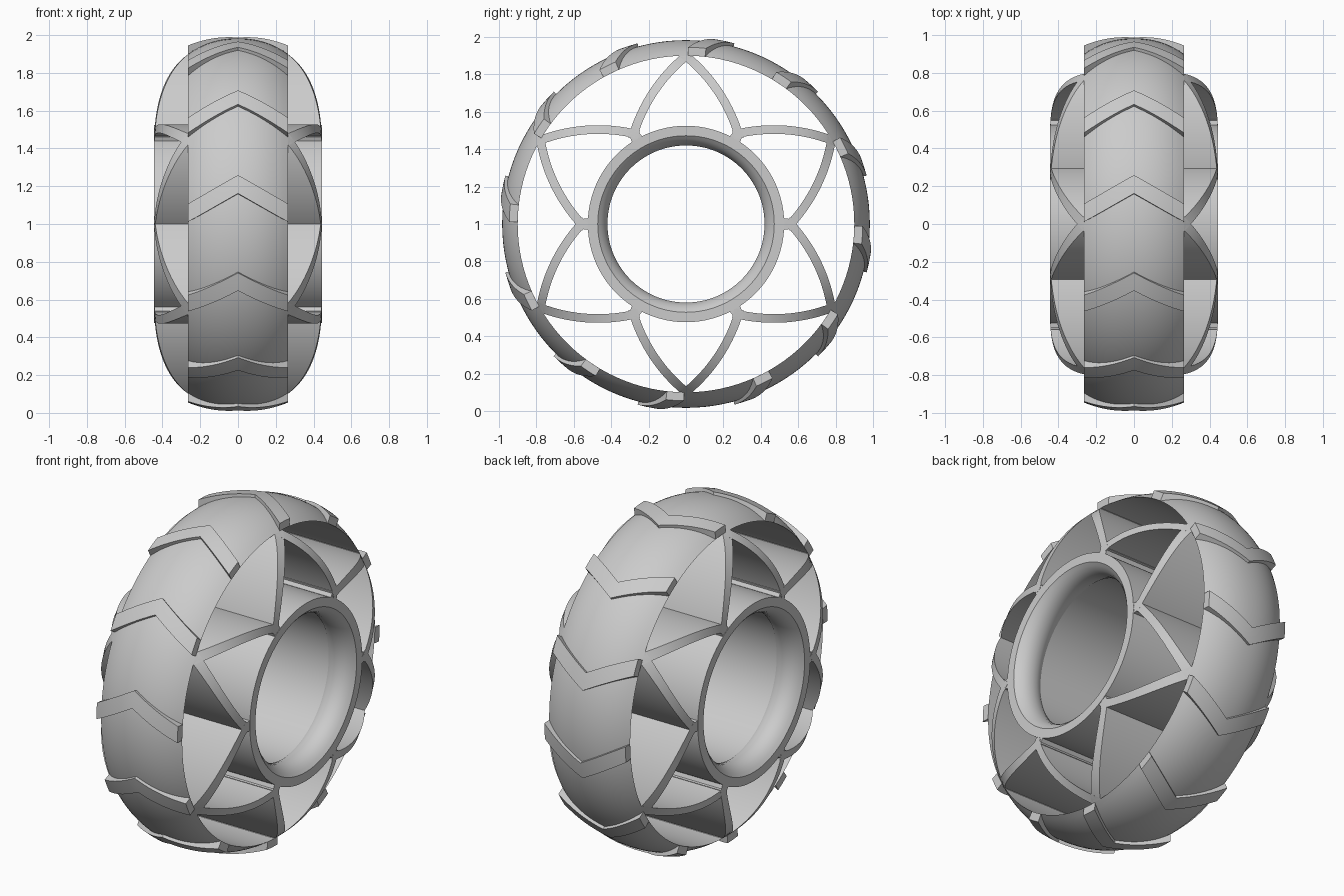
import bpy, bmesh
from math import sin, cos, radians, pi, hypot

if "Cube" in bpy.data.objects:
    bpy.data.objects.remove(bpy.data.objects["Cube"])

# Overall dimensions of the wheel; the axle runs along x at z = 1
HALF_W, CROWN, SHOULDER, POWER = 0.445, 0.983, 0.5, 2.13
TREAD_W, BAND_R = 0.265, 0.9

rubber = bpy.data.materials.new("grey rubber")
rubber.use_nodes = True
GREY = (0.6, 0.6, 0.6, 1)
rubber.diffuse_color = GREY
rubber.node_tree.nodes["Principled BSDF"].inputs["Base Color"].default_value = GREY


def half_width(r):
    """Sidewall half width at radius r."""
    t = min(1, max(0, (r - SHOULDER) / (CROWN - SHOULDER)))
    return HALF_W * (1 - t ** POWER) ** (1 / POWER)


def crown_radius(x):
    """Outer radius of the tread at offset x."""
    t = abs(x) / HALF_W
    return SHOULDER + (CROWN - SHOULDER) * (1 - t ** POWER) ** (1 / POWER)


def finish(name, bm):
    bmesh.ops.recalc_face_normals(bm, faces=bm.faces)
    mesh = bpy.data.meshes.new(name)
    bm.to_mesh(mesh)
    bm.free()
    mesh.materials.append(rubber)
    obj = bpy.data.objects.new(name, mesh)
    bpy.context.collection.objects.link(obj)
    bpy.ops.object.select_all(action='DESELECT')
    obj.select_set(True)
    bpy.context.view_layer.objects.active = obj
    bpy.ops.object.shade_smooth_by_angle(angle=radians(30))
    return obj


def polar(x, r, a):
    """Point at radius r; angle a climbs from the front (-y) to the top."""
    return (x, -r * cos(a), 1 + r * sin(a))


def skin(bm, sections, loop=False):
    """Join matching closed cross-sections into a solid."""
    rings = [[bm.verts.new(p) for p in s] for s in sections]
    pairs = list(zip(rings, rings[1:]))
    if loop:
        pairs.append((rings[-1], rings[0]))
    else:
        bm.faces.new(rings[0])
        bm.faces.new(rings[-1])
    for a, b in pairs:
        for i in range(len(a)):
            j = (i + 1) % len(a)
            bm.faces.new((a[i], a[j], b[j], b[i]))


def lathe(name, profile, steps=120):
    bm = bmesh.new()
    skin(bm, [[polar(x, r, 2 * pi * k / steps) for x, r in profile]
              for k in range(steps)], loop=True)
    return finish(name, bm)


# Outer tread band: rounded crown over a flat inner cylinder
N = 20
xs = [TREAD_W * (2 * i / N - 1) for i in range(N + 1)]
lathe("tread_band", [(x, crown_radius(x)) for x in xs])

# Hub ring with a rounded bead at each mouth
bead = [(0.445, 0.525), (0.445, 0.472), (0.43, 0.455), (0.41, 0.438),
        (0.385, 0.426), (0.355, 0.42), (0.325, 0.422), (0.30, 0.43),
        (0.285, 0.44)]
lathe("hub_ring", bead + [(-x, r) for x, r in reversed(bead)])

# Curved spokes trimmed to the sidewall, mirrored in pairs six times round
ARC_C, ARC_R, ARC_T, STEPS = (0.47, -0.365), 0.87, 0.023, 20
bm = bmesh.new()
for k in range(6):
    turn = k * pi / 3
    for side in (1, -1):
        sections = []
        for i in range(STEPS + 1):
            a = radians(67 + (104.5 - 67) * i / STEPS)
            edge = []
            for rad in (ARC_R - ARC_T, ARC_R + ARC_T):
                u, v = ARC_C[0] + rad * cos(a), ARC_C[1] + rad * sin(a)
                # measure from the 60 degree line, then mirror about it
                c, s = cos(pi / 3), sin(pi / 3)
                along, across = u * c + v * s, side * (v * c - u * s)
                y = along * cos(turn) - across * sin(turn)
                z = along * sin(turn) + across * cos(turn)
                w = half_width(hypot(y, z)) - 0.001
                edge.append((w, y, z + 1))
            (w0, y0, z0), (w1, y1, z1) = edge
            sections.append([(-w0, y0, z0), (w0, y0, z0),
                             (w1, y1, z1), (-w1, y1, z1)])
        skin(bm, sections)
finish("curved_spokes", bm)

# Short feet where each spoke pair meets the hub
bm = bmesh.new()
for k in range(6):
    a = k * pi / 3
    sections = []
    for r, t in ((0.49, 0.036), (0.56, 0.026)):
        w = half_width(r) - 0.002
        sections.append([(x, r * cos(a) - q * sin(a), 1 + r * sin(a) + q * cos(a))
                         for x, q in ((-w, -t), (w, -t), (w, t), (-w, t))])
    skin(bm, sections)
finish("spoke_feet", bm)

# Twelve chevron lugs wrapped over the crown
bm = bmesh.new()
for k in range(12):
    sections = []
    for x in xs:
        t = abs(x) / TREAD_W
        low = radians(30 * k + 9.3 - 8.6 * t)
        high = radians(30 * k + 15 - 8.5 * t)
        base = max(BAND_R, crown_radius(x) - 0.01)
        top = 1.0 - 0.055 * t * t
        mid = (low + high) / 2
        sections.append([polar(x, base, low), polar(x, top, low),
                         polar(x, top, mid), polar(x, top, high),
                         polar(x, base, high), polar(x, base, mid)])
    skin(bm, sections)
finish("chevron_lugs", bm)
